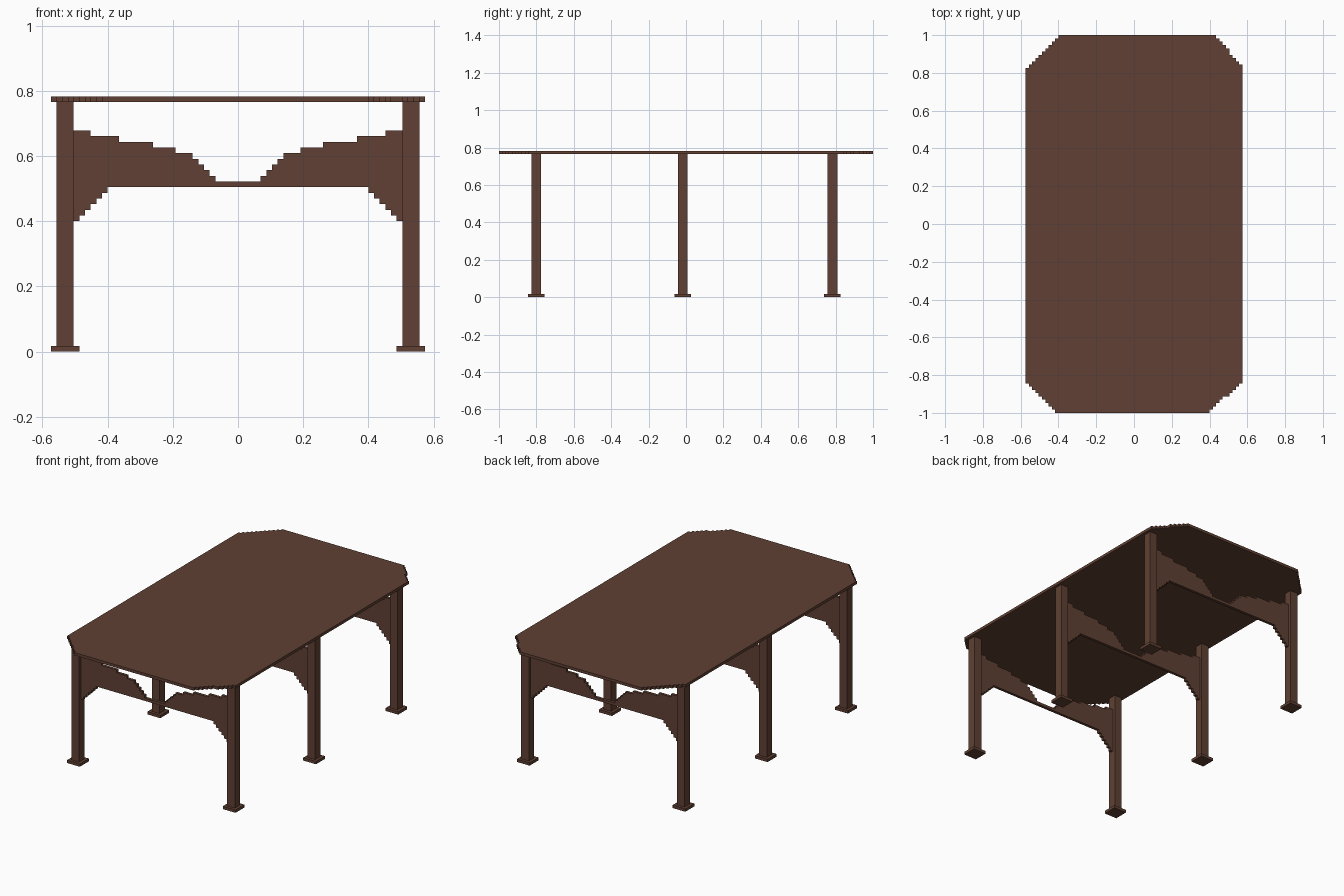
import bpy, bmesh
from mathutils import Vector

cube = bpy.data.objects.get("Cube")
if cube:
    bpy.data.objects.remove(cube, do_unlink=True)

V = 2 / 115  # size of one block; all measures below are in blocks

wood = bpy.data.materials.new("dark_brown_wood")
wood.use_nodes = True
colour = (0.117, 0.0513, 0.0331, 1)
wood.diffuse_color = colour
wood.node_tree.nodes["Principled BSDF"].inputs["Base Color"].default_value = colour


def extrude(name, points, depth):
    """Flat outline of 3D points, pushed along depth into a solid."""
    outline = [p for i, p in enumerate(points) if p != points[i - 1]]
    bm = bmesh.new()
    face = bm.faces.new([bm.verts.new(Vector(p) * V) for p in outline])
    out = bmesh.ops.extrude_face_region(bm, geom=[face], use_keep_orig=True)
    moved = [g for g in out["geom"] if isinstance(g, bmesh.types.BMVert)]
    bmesh.ops.translate(bm, verts=moved, vec=Vector(depth) * V)
    bmesh.ops.recalc_face_normals(bm, faces=bm.faces)
    mesh = bpy.data.meshes.new(name)
    bm.to_mesh(mesh)
    bm.free()
    mesh.materials.append(wood)
    obj = bpy.data.objects.new(name, mesh)
    bpy.context.collection.objects.link(obj)
    return obj


def post(name, x, y, half, z0, z1):
    """Square upright block centred on x, y."""
    ring = [(x + sx * half, y + sy * half, z0)
            for sx, sy in ((-1, -1), (1, -1), (1, 1), (-1, 1))]
    return extrude(name, ring, (0, 0, z1 - z0))


# Table top with stepped corners: sign x, sign y, steps across, steps deep
W, L = 33, 57.5
top = []
for sx, sy, nx, ny in ((1, 1, 8, 9), (-1, 1, 10, 10), (-1, -1, 9, 9), (1, -1, 10, 9)):
    corner = [(sx * W, sy * (L - ny), 44)]
    for k in range(ny):
        x = sx * (W - round(nx * (k + 1) / ny))
        corner += [(x, sy * (L - ny + k), 44), (x, sy * (L - ny + k + 1), 44)]
    top += corner if sx * sy > 0 else corner[::-1]
extrude("table_top", top, (0, 0, 1))

# Half outline of the brace: (outer x, inner x, height) for each upper step
upper = [(29, 26, 39), (26, 21, 38), (21, 15, 37), (15, 11, 36), (11, 8, 35),
         (8, 7, 34), (7, 6, 33), (6, 5, 32), (5, 4, 31)]
half = [(4, 30)]
for outer, inner, z in reversed(upper):
    half += [(inner, z), (outer, z)]
# stepped bracket under the brace, beside the leg
for k in range(6):
    half += [(29 - k, 23 + k), (28 - k, 23 + k)]
half.append((23, 29))
brace = half + [(-x, z) for x, z in reversed(half)]

# Three frames, each with two legs, two feet and a brace
for row, y in (("front", -46), ("middle", -1), ("back", 45)):
    for side, x in (("left", 30.5), ("right", -30.5)):
        post(f"{row}_{side}_leg", x, y, 1.5, 1, 44)
        post(f"{row}_{side}_foot", x, y, 2.5, 0, 1)
    extrude(f"{row}_brace", [(x, y - 0.5, z) for x, z in brace], (0, 1, 0))
